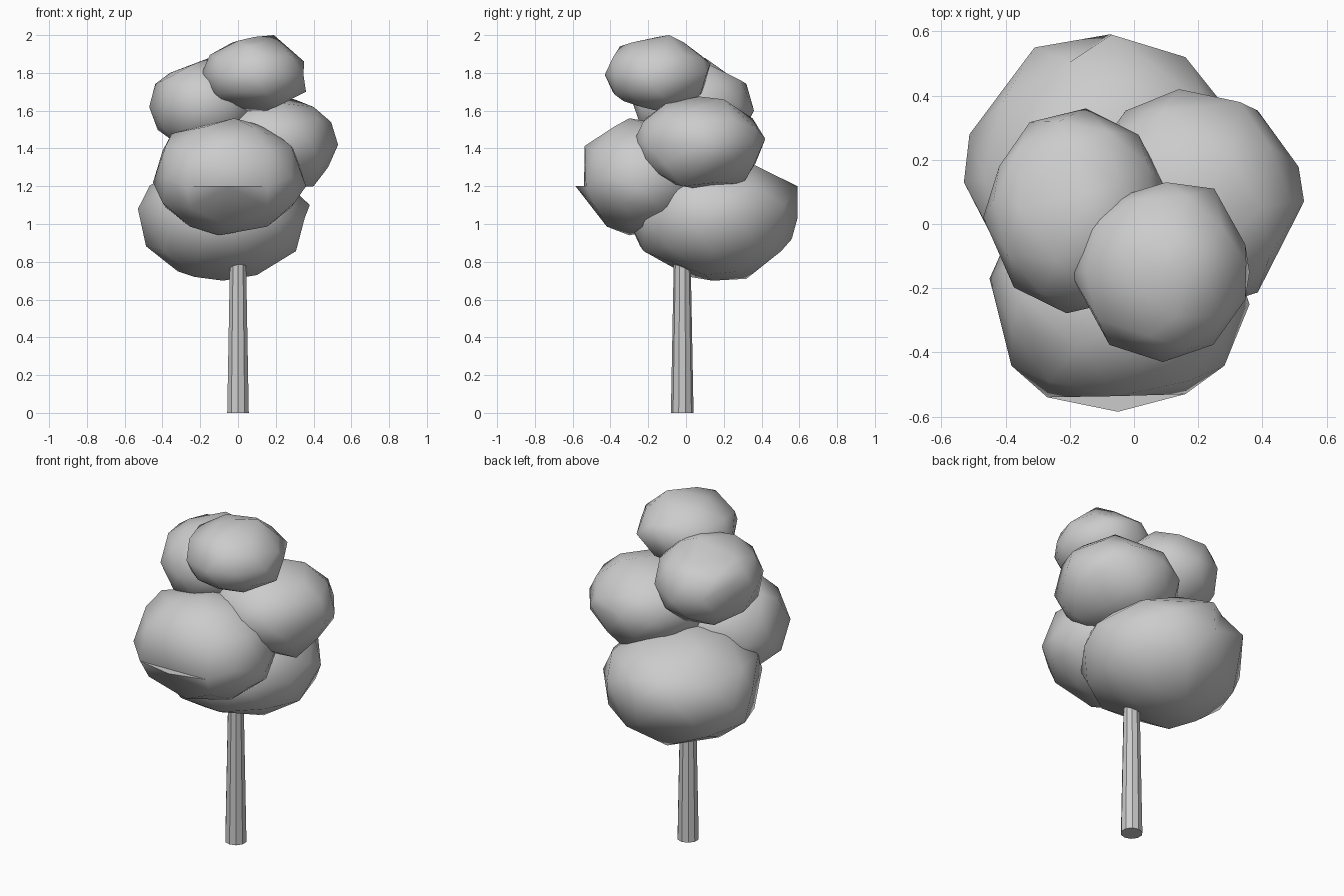
import bpy, bmesh, math
from mathutils import Vector, Matrix

cube = bpy.data.objects.get("Cube")
if cube:
    bpy.data.objects.remove(cube, do_unlink=True)

grey = bpy.data.materials.new("plain grey")
grey.use_nodes = True
colour = (0.6, 0.6, 0.6, 1)
grey.diffuse_color = colour
grey.node_tree.nodes["Principled BSDF"].inputs["Base Color"].default_value = colour


def finish(name, bm, angle):
    mesh = bpy.data.meshes.new(name)
    bm.to_mesh(mesh)
    bm.free()
    mesh.materials.append(grey)
    obj = bpy.data.objects.new(name, mesh)
    bpy.context.collection.objects.link(obj)
    bpy.ops.object.select_all(action='DESELECT')
    obj.select_set(True)
    bpy.context.view_layer.objects.active = obj
    bpy.ops.object.shade_smooth_by_angle(angle=math.radians(angle))
    return obj


def leaf_clump(name, centre, radii, turn, corners):
    """Coarse ellipsoid whose nearest vertices are pulled out to the given corners."""
    bm = bmesh.new()
    bmesh.ops.create_icosphere(bm, subdivisions=2, radius=1.0,
                               matrix=Matrix.Rotation(math.radians(turn), 4, 'Z'))
    centre, radii = Vector(centre), Vector(radii)
    free = list(bm.verts)
    for corner in corners:
        offset = Vector(corner) - centre
        aim = Vector(o / r for o, r in zip(offset, radii)).normalized()
        vert = max(free, key=lambda v: v.co.dot(aim))
        free.remove(vert)
        vert.co = Vector(o / r for o, r in zip(offset, radii))
    for v in bm.verts:
        v.co = centre + v.co * radii
    finish(name, bm, 60)


# Foliage, from the lowest clump to the crown
leaf_clump("foliage_back_low", (-0.08, 0.14, 1.03), (0.455, 0.45, 0.33), 0,
           [(-0.07, 0.59, 1.2), (-0.07, 0.56, 0.92), (-0.1, 0.32, 0.71),
            (-0.53, 0.13, 1.08), (0.38, 0.14, 1.1), (-0.23, 0.02, 0.72),
            (-0.31, 0.55, 1.1), (0.16, 0.52, 1.1), (0.1, 0.1, 0.73)])
leaf_clump("foliage_front", (-0.05, -0.23, 1.25), (0.41, 0.36, 0.31), 18,
           [(-0.05, -0.585, 1.2), (-0.27, -0.54, 1.2), (0.16, -0.53, 1.2),
            (-0.45, -0.17, 1.22), (0.36, -0.25, 1.2), (-0.02, -0.3, 1.56),
            (-0.35, -0.22, 1.48), (-0.1, -0.3, 0.94)])
leaf_clump("foliage_left", (0.18, 0.07, 1.43), (0.35, 0.35, 0.245), 0,
           [(0.53, 0.07, 1.42), (0.14, 0.42, 1.45), (0.33, 0.38, 1.5),
            (0.46, 0.25, 1.35), (0.4, 0.05, 1.62), (0.2, 0.3, 1.21),
            (0.4, -0.02, 1.2), (0.3, 0.2, 1.66)])
leaf_clump("foliage_upper_right", (-0.18, 0.04, 1.63), (0.29, 0.32, 0.25), 30,
           [(-0.47, 0.02, 1.62), (-0.15, 0.36, 1.6), (-0.15, 0.1, 1.88),
            (-0.36, 0.05, 1.8), (-0.42, 0.18, 1.7), (-0.2, 0.24, 1.78)])
leaf_clump("foliage_crown", (0.085, -0.15, 1.79), (0.275, 0.28, 0.2), 0,
           [(0.19, -0.09, 2.0), (0.0, -0.2, 1.97), (-0.2, -0.15, 1.78),
            (0.36, -0.15, 1.7), (0.35, -0.12, 1.86), (0.1, 0.13, 1.85),
            (0.09, -0.43, 1.79), (0.1, -0.07, 1.58), (0.25, 0.11, 1.8),
            (0.05, -0.35, 1.94), (0.1, -0.33, 1.65)])

# Trunk
bm = bmesh.new()
bmesh.ops.create_cone(bm, cap_ends=True, segments=10, radius1=0.06, radius2=0.044,
                      depth=0.85, matrix=Matrix.Translation((0, -0.02, 0.425)))
finish("trunk", bm, 30)
